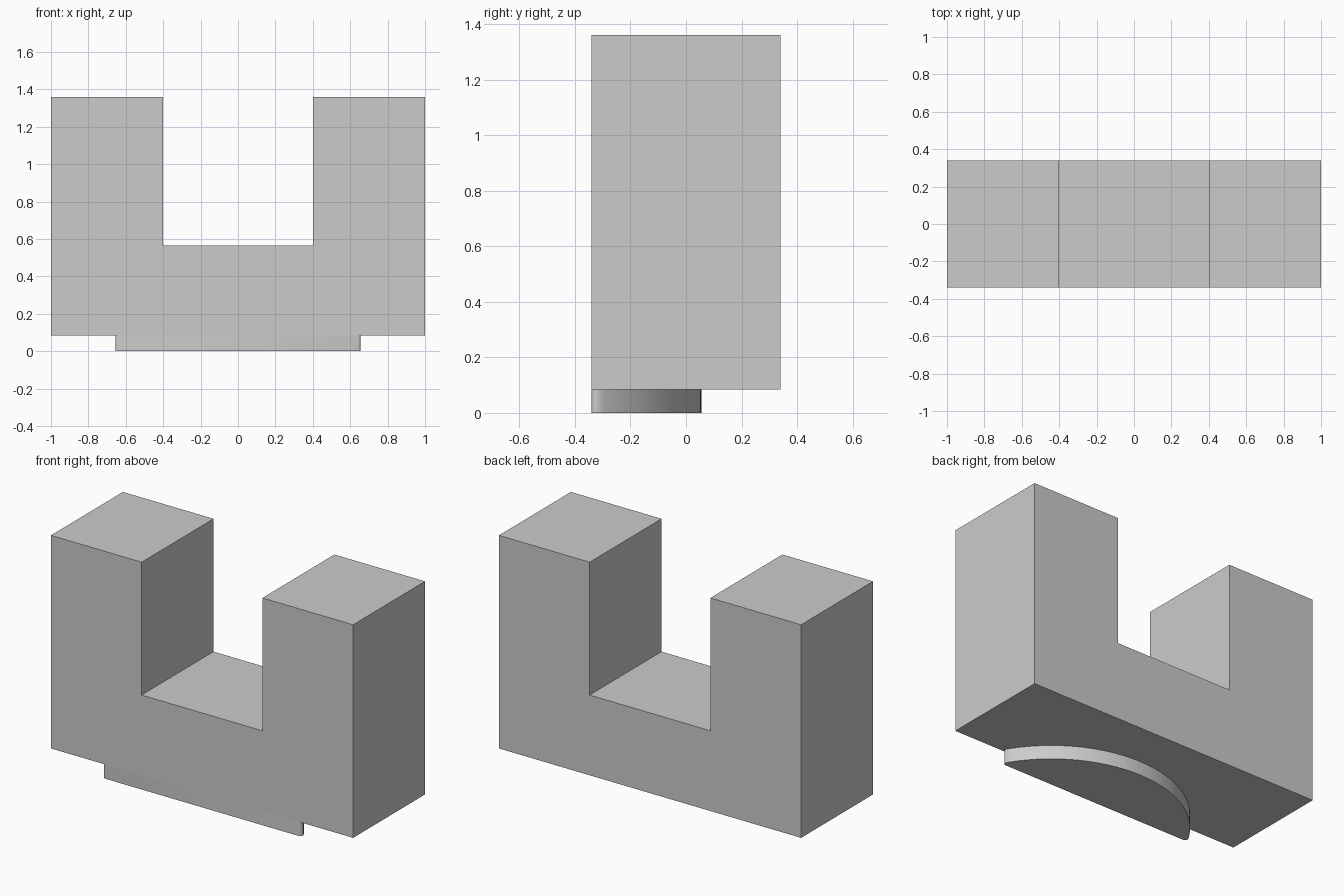
import bpy, bmesh, math
from mathutils import Vector

cube = bpy.data.objects.get("Cube")
if cube:
    bpy.data.objects.remove(cube, do_unlink=True)

grey = bpy.data.materials.new("plain_grey")
grey.use_nodes = True
colour = (0.6, 0.6, 0.6, 1)
grey.diffuse_color = colour
grey.node_tree.nodes["Principled BSDF"].inputs["Base Color"].default_value = colour


def extrude_profile(name, points, offset):
    """Fill a closed outline and extrude it along offset."""
    bm = bmesh.new()
    face = bm.faces.new([bm.verts.new(p) for p in points])
    result = bmesh.ops.extrude_face_region(bm, geom=[face], use_keep_orig=True)
    moved = [v for v in result["geom"] if isinstance(v, bmesh.types.BMVert)]
    bmesh.ops.translate(bm, verts=moved, vec=Vector(offset))
    bmesh.ops.recalc_face_normals(bm, faces=bm.faces)
    mesh = bpy.data.meshes.new(name)
    bm.to_mesh(mesh)
    bm.free()
    mesh.materials.append(grey)
    obj = bpy.data.objects.new(name, mesh)
    bpy.context.collection.objects.link(obj)
    return obj


HALF_DEPTH = 0.34
FOOT = 0.085

# U-shaped block: half outline mirrored, extruded front to back
half = [(1, FOOT), (1, 1.36), (0.4, 1.36), (0.4, 0.565)]
outline = half + [(-x, z) for x, z in reversed(half)]
extrude_profile("u_block", [(x, -HALF_DEPTH, z) for x, z in outline],
                (0, 2 * HALF_DEPTH, 0))

# Foot plate: shallow circular segment with slightly rounded front corners
chord_x, chord_y, apex_y = 0.655, -0.315, 0.055
rise = apex_y - chord_y
radius = (chord_x ** 2 + rise ** 2) / (2 * rise)
limit = math.asin(chord_x / radius)
steps = 64
arc = []
for i in range(steps + 1):
    a = limit * (1 - 2 * i / steps)
    arc.append((radius * math.sin(a), apex_y - radius + radius * math.cos(a)))
corner = [(0.642, -HALF_DEPTH), (0.65, -0.337), (0.655, -0.33)]
plate = corner + arc + [(-x, y) for x, y in reversed(corner)]
foot = extrude_profile("foot_plate", [(x, y, 0) for x, y in plate], (0, 0, FOOT))

bpy.ops.object.select_all(action="DESELECT")
foot.select_set(True)
bpy.context.view_layer.objects.active = foot
bpy.ops.object.shade_smooth_by_angle(angle=math.radians(40))
